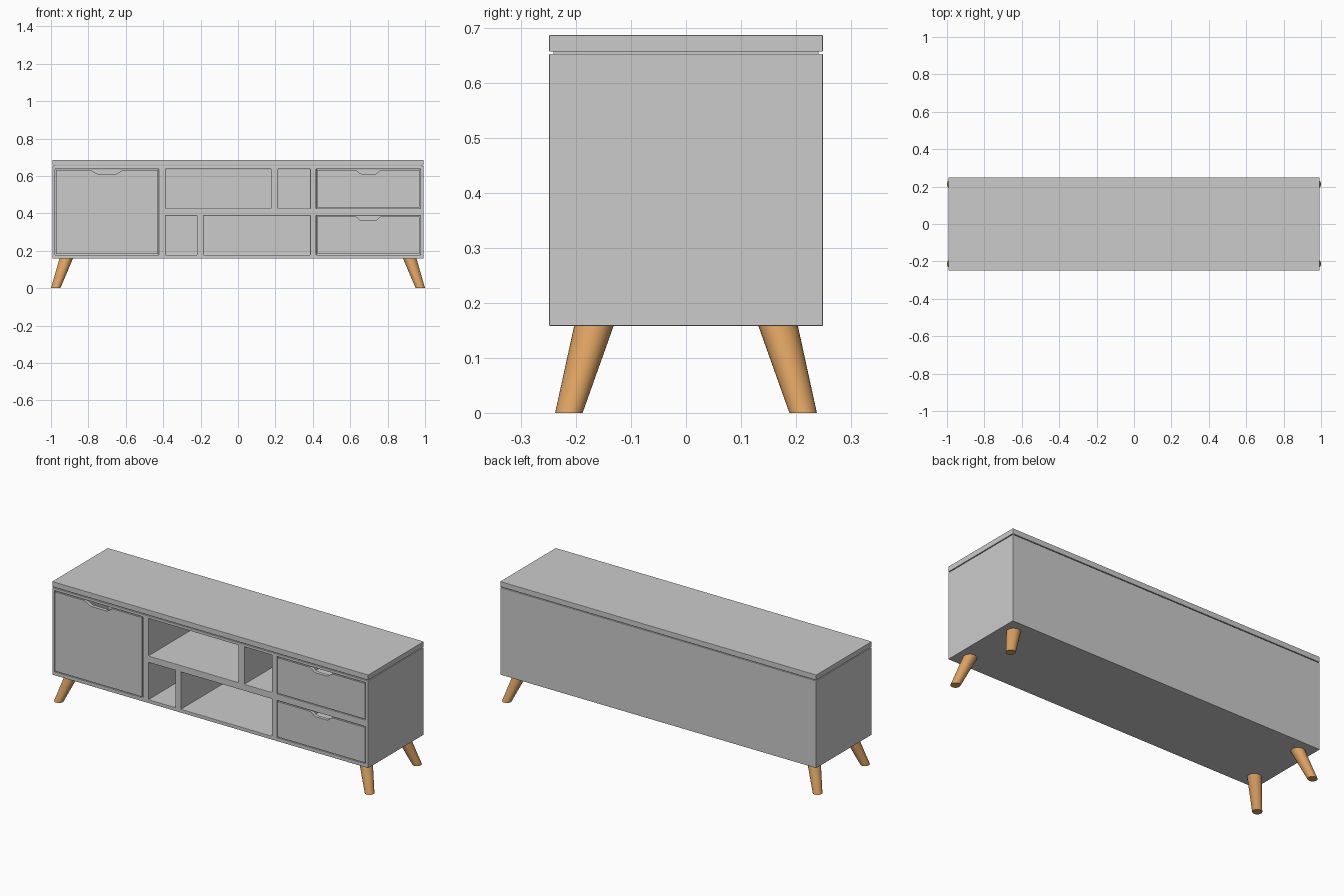
import bpy, bmesh, math
from mathutils import Vector

if "Cube" in bpy.data.objects:
    bpy.data.objects.remove(bpy.data.objects["Cube"])

FRONT, BACK = -0.249, 0.249
HALF_X = 0.992


def make_object(name, bm):
    bmesh.ops.recalc_face_normals(bm, faces=bm.faces)
    mesh = bpy.data.meshes.new(name)
    bm.to_mesh(mesh)
    bm.free()
    ob = bpy.data.objects.new(name, mesh)
    bpy.context.collection.objects.link(ob)
    return ob


def add_box(bm, x0, x1, y0, y1, z0, z1):
    vs = bmesh.ops.create_cube(bm, size=1)["verts"]
    for v in vs:
        v.co = Vector(((x0 + x1) / 2 + v.co.x * (x1 - x0),
                       (y0 + y1) / 2 + v.co.y * (y1 - y0),
                       (z0 + z1) / 2 + v.co.z * (z1 - z0)))


def box(name, *dims):
    bm = bmesh.new()
    add_box(bm, *dims)
    return make_object(name, bm)


def bevel(ob, width):
    m = ob.modifiers.new("edge_bevel", "BEVEL")
    m.width = width
    m.segments = 2
    m.limit_method = "ANGLE"


# Rows of the front layout
LOW, HIGH = (0.178, 0.389), (0.426, 0.638)

# Closed fronts: x0, x1, z0, z1, half width of the grip notch
fronts = {
    "door": (-0.978, -0.424, LOW[0], HIGH[1], 0.093),
    "lower_drawer": (0.418, 0.975, *LOW, 0.072),
    "upper_drawer": (0.418, 0.975, *HIGH, 0.072),
}
# Open shelves: x0, x1, row
shelves = [(-0.388, 0.177, HIGH), (0.214, 0.386, HIGH),
           (-0.388, -0.219, LOW), (-0.184, 0.386, LOW)]

# Carcass with every compartment cut out of it
carcass = box("carcass", -HALF_X, HALF_X, FRONT, BACK, 0.158, 0.653)
bm = bmesh.new()
for x0, x1, z0, z1, _ in fronts.values():
    add_box(bm, x0, x1, FRONT - 0.1, BACK - 0.02, z0, z1)
for x0, x1, (z0, z1) in shelves:
    add_box(bm, x0, x1, FRONT - 0.1, BACK - 0.02, z0, z1)
cutter = make_object("compartment_cutter", bm)
cutter.hide_render = True
cut = carcass.modifiers.new("compartments", "BOOLEAN")
cut.operation = "DIFFERENCE"
cut.solver = "EXACT"
cut.object = cutter
bpy.context.view_layer.objects.active = carcass
bpy.ops.object.modifier_apply(modifier=cut.name)
bpy.data.objects.remove(cutter)
bevel(carcass, 0.002)

# Top board on a slightly inset strip that leaves a shadow groove
box("top_spacer", -HALF_X + 0.008, HALF_X - 0.008, FRONT + 0.008, BACK - 0.008, 0.65, 0.66)
top = box("top_board", -HALF_X, HALF_X, FRONT, BACK, 0.657, 0.687)
bevel(top, 0.0015)


# Door and drawer fronts with a grip notch in the top edge
def front_panel(name, x0, x1, z0, z1, half):
    gap, depth, thick = 0.005, 0.022, 0.02
    x0, x1, z0, z1 = x0 + gap, x1 - gap, z0 + gap, z1 - gap
    mid = (x0 + x1) / 2
    outline = [(x0, z1), (x0, z0), (x1, z0), (x1, z1)]
    ramp = [(half - half * 0.5 * t, depth * (1 - math.cos(math.pi * t)) / 2)
            for t in (0, 0.2, 0.4, 0.6, 0.8, 1)]
    outline += [(mid + dx, z1 - dz) for dx, dz in ramp]
    outline += [(mid - dx, z1 - dz) for dx, dz in reversed(ramp)]
    bm = bmesh.new()
    face = bm.faces.new([bm.verts.new((x, FRONT, z)) for x, z in outline])
    ext = bmesh.ops.extrude_face_region(bm, geom=[face])["geom"]
    moved = [g for g in ext if isinstance(g, bmesh.types.BMVert)]
    bmesh.ops.translate(bm, verts=moved, vec=(0, thick, 0))
    return make_object(name, bm)


for name, dims in fronts.items():
    front_panel(name + "_front", *dims)

# Splayed tapered legs: sheared cones mirrored to all four corners
wood = bpy.data.materials.new("wood")
wood.diffuse_color = (0.72, 0.36, 0.12, 1)
wood.use_nodes = True
wood.node_tree.nodes["Principled BSDF"].inputs["Base Color"].default_value = wood.diffuse_color
H = 0.16
bm = bmesh.new()
bmesh.ops.create_cone(bm, cap_ends=True, segments=32, radius1=0.025, radius2=0.036, depth=H)
for v in bm.verts:
    t = v.co.z / H + 0.5
    v.co += Vector((0.975 - 0.057 * t, -0.213 + 0.046 * t, H / 2))
legs = make_object("splayed_legs", bm)
legs.data.materials.append(wood)
mirror = legs.modifiers.new("four_corners", "MIRROR")
mirror.use_axis = (True, True, False)
bpy.ops.object.select_all(action="DESELECT")
legs.select_set(True)
bpy.context.view_layer.objects.active = legs
bpy.ops.object.shade_smooth_by_angle()
